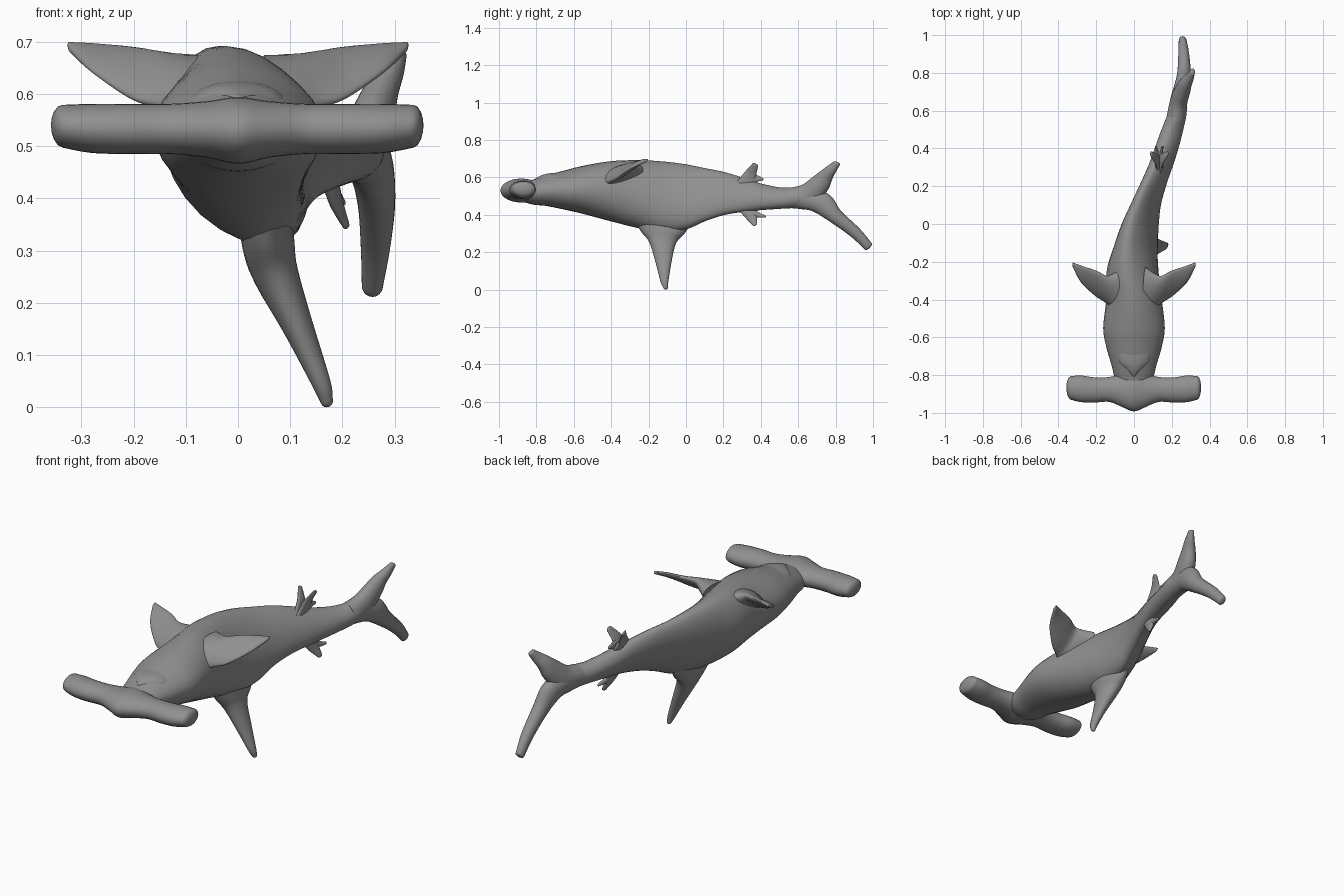
import bpy, math
from mathutils import Vector

SEG = 28
skin = bpy.data.materials.new("dark_grey_skin")
skin.diffuse_color = (0.28, 0.28, 0.28, 1)


def spline(rows, steps):
    """Catmull-Rom interpolation through rows of numbers."""
    out = []
    for i in range(len(rows) - 1):
        p0, p1 = rows[max(i - 1, 0)], rows[i]
        p2, p3 = rows[i + 1], rows[min(i + 2, len(rows) - 1)]
        for k in range(steps):
            t = k / steps
            out.append([0.5 * (2 * b + (c - a) * t + (2 * a - 5 * b + 4 * c - d) * t * t
                               + (3 * b - a - 3 * c + d) * t ** 3)
                        for a, b, c, d in zip(p0, p1, p2, p3)])
    return out + [list(rows[-1])]


def loft(name, sections, caps=(0.01, 0.01), steps=5, pinch=0.0):
    """Skin elliptical sections (centre, axis u, axis v) with rounded ends."""
    rows = spline([list(c) + list(u) + list(v) for c, u, v in sections], steps)
    rings = [(Vector(r[:3]), Vector(r[3:6]), Vector(r[6:])) for r in rows]
    d0 = (rings[0][0] - rings[1][0]).normalized()
    d1 = (rings[-1][0] - rings[-2][0]).normalized()

    def cap(ring, d, length):
        c, u, v = ring
        return [(c + d * length * math.sin(a), u * math.cos(a), v * math.cos(a))
                for a in (math.radians(x) for x in (25, 50, 70, 84))]

    rings = cap(rings[0], d0, caps[0])[::-1] + rings + cap(rings[-1], d1, caps[1])
    verts, faces = [], []
    for c, u, v in rings:
        for k in range(SEG):
            a = 2 * math.pi * k / SEG
            narrow = 1 - pinch * max(math.sin(a), 0) ** 2   # ridge on the +v side
            verts.append(c + u * math.cos(a) * narrow + v * math.sin(a))
    for i in range(len(rings) - 1):
        for k in range(SEG):
            n = (k + 1) % SEG
            faces.append((i * SEG + k, i * SEG + n, (i + 1) * SEG + n, (i + 1) * SEG + k))
    faces.append(tuple(range(SEG))[::-1])
    faces.append(tuple(range(len(verts) - SEG, len(verts))))
    me = bpy.data.meshes.new(name)
    me.from_pydata(verts, [], faces)
    me.materials.append(skin)
    ob = bpy.data.objects.new(name, me)
    bpy.context.collection.objects.link(ob)
    bpy.context.view_layer.objects.active = ob
    ob.select_set(True)
    bpy.ops.object.mode_set(mode='EDIT')
    bpy.ops.mesh.select_all(action='SELECT')
    bpy.ops.mesh.normals_make_consistent(inside=False)
    bpy.ops.object.mode_set(mode='OBJECT')
    bpy.ops.object.shade_smooth_by_angle(angle=math.radians(50))
    ob.select_set(False)
    return ob


def fin(name, rows, cap=0.008):
    """Blade from (leading point, trailing point, half thickness) rows."""
    mids = [(Vector(a) + Vector(b)) / 2 for a, b, _ in rows]
    sections = []
    for i, (a, b, t) in enumerate(rows):
        chord = (Vector(a) - Vector(b)) / 2
        span = mids[min(i + 1, len(mids) - 1)] - mids[max(i - 1, 0)]
        sections.append((mids[i], chord, chord.cross(span).normalized() * t))
    return loft(name, sections, (0.0, cap))


# Body: y, centre x, half width, top z, bottom z, sideways lean
body = [(-.90, 0, .06, .57, .48, 0), (-.82, 0, .10, .588, .455, 0),
        (-.75, 0, .118, .61, .448, 0), (-.65, 0, .147, .637, .428, 0),
        (-.55, 0, .163, .662, .405, 0), (-.40, 0, .147, .687, .365, -.05),
        (-.25, -.008, .135, .692, .328, -.15), (-.12, .008, .108, .685, .308, -.25),
        (0, .032, .085, .67, .322, -.3), (.1, .06, .068, .65, .365, -.33),
        (.2, .097, .06, .63, .398, -.35), (.3, .137, .058, .60, .415, -.35),
        (.4, .172, .06, .568, .425, -.3), (.5, .203, .057, .547, .432, -.2),
        (.58, .228, .05, .545, .437, 0), (.66, .245, .035, .53, .45, 0)]
loft("body", [((x, y, (t + b) / 2), (w, 0, 0), (s * (t - b) / 2, 0, (t - b) / 2))
              for y, x, w, t, b, s in body], (.02, .03), pinch=.15)

# Jaw wedge overlapping the hammer head
jaw = [(-.80, .012, .582, .016), (-.765, .05, .582, .032),
       (-.72, .09, .577, .046), (-.62, .11, .57, .06)]
loft("jaw", [((0, y, z), (w, 0, 0), (0, 0, h)) for y, w, z, h in jaw], (.008, .02))

# Hammer head: x, front y, back y, centre z, half height
half = [(0, -.992, -.77, .53, .064), (.06, -.97, -.79, .532, .054),
        (.13, -.942, -.81, .533, .048), (.21, -.945, -.812, .533, .048),
        (.28, -.943, -.802, .534, .047), (.335, -.93, -.806, .538, .041)]
hammer = [(-x, *r) for x, *r in half[:0:-1]] + half
loft("hammer_head", [((x, (f + b) / 2, z), (0, (b - f) / 2, 0), (0, 0, h))
                     for x, f, b, z, h in hammer], (.023, .02))

# Pectoral fins, flared where they leave the body
for side, s in (("left", -1), ("right", 1)):
    fin("pectoral_fin_" + side, [
        ((s * .06, -.50, .55), (s * .06, -.23, .65), .06),
        ((s * .115, -.45, .565), (s * .11, -.265, .665), .042),
        ((s * .15, -.415, .576), (s * .145, -.276, .677), .027),
        ((s * .205, -.38, .592), (s * .20, -.248, .688), .018),
        ((s * .28, -.31, .643), (s * .275, -.222, .695), .012),
        ((s * .32, -.235, .68), (s * .322, -.205, .697), .008)])

# Large dorsal fin, hanging below and leaning sideways
fin("dorsal_fin", [
    ((.04, -.29, .39), (.06, .04, .40), .05),
    ((.052, -.24, .31), (.065, 0, .31), .05),
    ((.073, -.195, .25), (.075, -.052, .25), .043),
    ((.118, -.16, .135), (.122, -.077, .15), .028),
    ((.158, -.137, .045), (.162, -.094, .045), .018),
    ((.17, -.122, .012), (.17, -.097, .012), .012)], .012)

# Tail lobes, both growing out of the tail stem section
fin("tail_upper_lobe", [
    ((.222, .56, .545), (.222, .56, .436), .05),
    ((.238, .62, .56), (.238, .685, .45), .046),
    ((.255, .665, .592), (.264, .757, .53), .04),
    ((.272, .71, .627), (.28, .782, .59), .032),
    ((.292, .75, .657), (.30, .803, .632), .022),
    ((.308, .788, .684), (.312, .823, .668), .013)])
fin("tail_lower_lobe", [
    ((.222, .56, .436), (.222, .56, .545), .05),
    ((.238, .62, .43), (.238, .69, .54), .046),
    ((.25, .68, .418), (.26, .775, .50), .042),
    ((.262, .77, .363), (.268, .83, .42), .036),
    ((.262, .88, .285), (.264, .93, .325), .028),
    ((.257, .958, .213), (.257, .993, .248), .02)], .01)

# Paired pelvic fins, each with a tip and a rear lobe
for side, s in (("left", -1), ("right", 1)):
    x = .134
    fin("pelvic_fin_" + side, [
        ((x + s * .008, .27, .575), (x + s * .008, .37, .56), .014),
        ((x + s * .018, .315, .63), (x + s * .018, .375, .61), .010),
        ((x + s * .042, .355, .674), (x + s * .042, .385, .66), .006)])
    fin("pelvic_fin_lobe_" + side, [
        ((x + s * .008, .32, .615), (x + s * .008, .345, .56), .010),
        ((x + s * .012, .375, .613), (x + s * .012, .38, .576), .008),
        ((x + s * .016, .407, .598), (x + s * .016, .405, .583), .005)])

# Small second dorsal fin below the tail stem
fin("second_dorsal_fin", [
    ((.17, .27, .44), (.18, .385, .44), .016),
    ((.185, .315, .387), (.19, .378, .40), .013),
    ((.205, .355, .345), (.207, .38, .355), .007)])
fin("second_dorsal_lobe", [
    ((.18, .34, .395), (.18, .355, .435), .011),
    ((.192, .38, .386), (.192, .39, .412), .009),
    ((.20, .418, .385), (.20, .42, .399), .006)])
